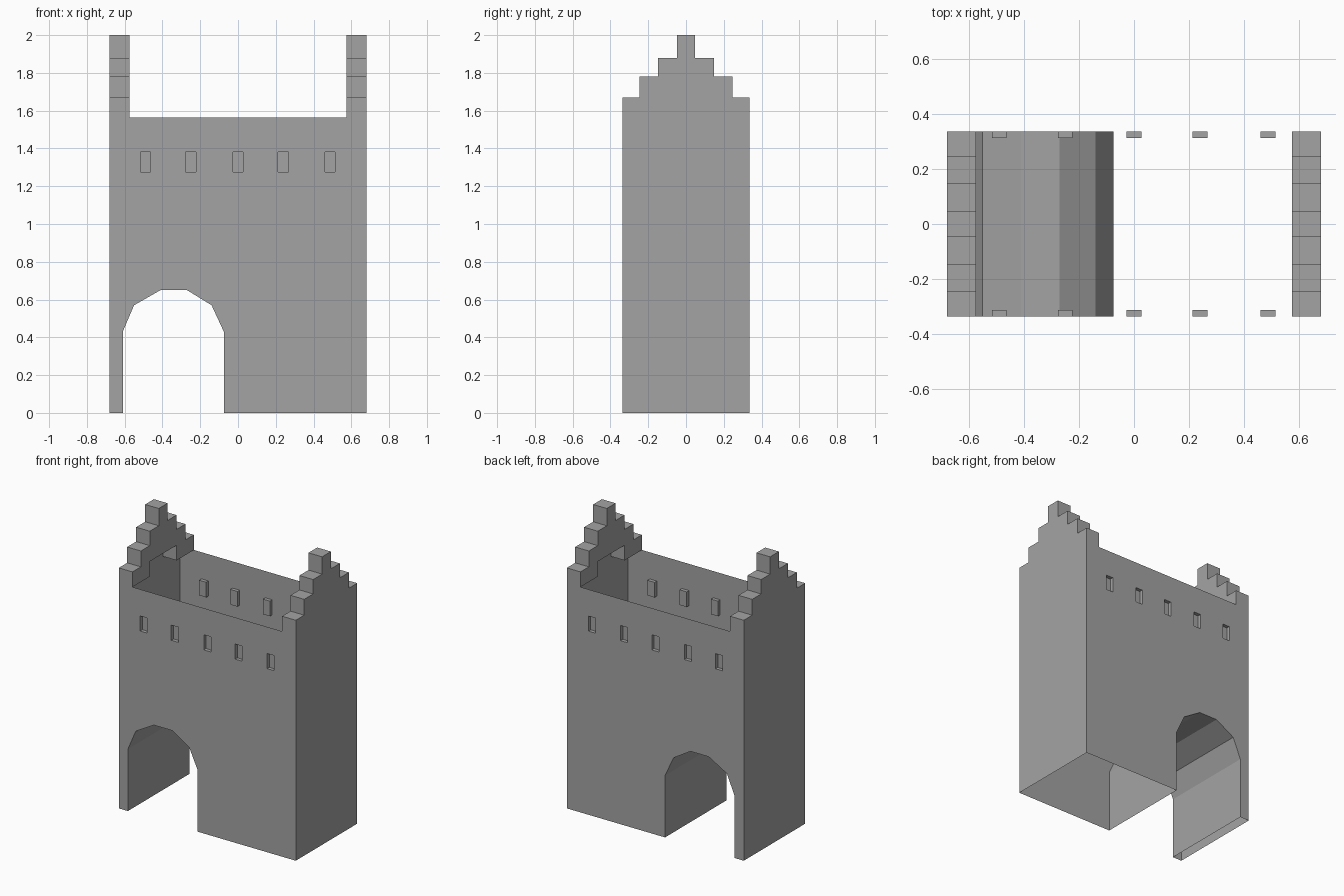
import bpy, bmesh

cube = bpy.data.objects.get("Cube")
if cube:
    bpy.data.objects.remove(cube, do_unlink=True)

stone = bpy.data.materials.new("grey_stone")
stone.use_nodes = True
stone.diffuse_color = (0.37, 0.37, 0.37, 1)
stone.node_tree.nodes["Principled BSDF"].inputs["Base Color"].default_value = (0.37, 0.37, 0.37, 1)

W, D, TOP = 0.68, 0.337, 1.565        # half width, half depth, wall top
INNER = 0.575                         # inner side of the gables
SLOT_LOW, SLOT_HIGH, SLOT_HALF, SLOT_DEPTH = 1.275, 1.38, 0.027, 0.025
SLOTS = [-0.49, -0.25, 0, 0.24, 0.487]
ARCH = [(-0.61, 0), (-0.61, 0.43), (-0.55, 0.57), (-0.41, 0.65),
        (-0.27, 0.65), (-0.14, 0.57), (-0.075, 0.43), (-0.075, 0)]


def face(bm, points):
    return bm.faces.new([bm.verts.new(p) for p in points])


def finish(name, bm):
    bmesh.ops.remove_doubles(bm, verts=bm.verts, dist=0.0001)
    mesh = bpy.data.meshes.new(name)
    bm.to_mesh(mesh)
    bm.free()
    mesh.materials.append(stone)
    obj = bpy.data.objects.new(name, mesh)
    bpy.context.collection.objects.link(obj)


def long_wall(name, side):
    """Thin wall with an arch opening and five recessed slots."""
    bm = bmesh.new()
    y, yi = side * D, side * (D - SLOT_DEPTH)

    def panel(outline):
        order = outline if side < 0 else outline[::-1]
        face(bm, [(x, y, z) for x, z in order])

    def rect(x0, x1, z0, z1):
        panel([(x0, z0), (x1, z0), (x1, z1), (x0, z1)])

    panel([(-W, 0)] + ARCH + [(W, 0), (W, SLOT_LOW), (-W, SLOT_LOW)])
    rect(-W, W, SLOT_HIGH, TOP)
    left = -W
    for c in SLOTS:
        a, b = c - SLOT_HALF, c + SLOT_HALF
        rect(left, a, SLOT_LOW, SLOT_HIGH)
        left = b
        # recess sides and back
        ring = [(a, SLOT_LOW), (b, SLOT_LOW), (b, SLOT_HIGH), (a, SLOT_HIGH)]
        faces = [[(x, yi, z) for x, z in ring]]
        for (x0, z0), (x1, z1) in zip(ring, ring[1:] + ring[:1]):
            faces.append([(x0, y, z0), (x1, y, z1), (x1, yi, z1), (x0, yi, z0)])
        for f in faces:
            face(bm, f if side < 0 else f[::-1])
    rect(left, W, SLOT_LOW, SLOT_HIGH)
    finish(name, bm)


def end_wall(name, side):
    """End wall crowned by a thick stepped gable, notched on the inside."""
    bm = bmesh.new()
    half = [(D, 1.67), (0.245, 1.67), (0.245, 1.78), (0.147, 1.78),
            (0.147, 1.88), (0.048, 1.88), (0.048, 2.0)]
    steps = half + [(-y, z) for y, z in reversed(half)]
    under = [(-D, TOP), (-0.147, TOP), (-0.147, 1.67),
             (0.147, 1.67), (0.147, TOP), (D, TOP)]
    crown = steps + under
    xo, xi = side * W, side * INNER

    def add(points):
        face(bm, points if side > 0 else points[::-1])

    add([(xo, y, z) for y, z in [(D, 0)] + steps + [(-D, 0)]])
    add([(xi, y, z) for y, z in reversed(crown)])
    for (y0, z0), (y1, z1) in zip(crown, crown[1:] + crown[:1]):
        add([(xo, y1, z1), (xo, y0, z0), (xi, y0, z0), (xi, y1, z1)])
    finish(name, bm)


long_wall("front_wall", -1)
long_wall("back_wall", 1)
end_wall("left_gable_wall", 1)
end_wall("right_gable_wall", -1)

# Passage lining through the arch
bm = bmesh.new()
for (x0, z0), (x1, z1) in zip(ARCH, ARCH[1:]):
    face(bm, [(x0, -D, z0), (x1, -D, z1), (x1, D, z1), (x0, D, z0)])
bmesh.ops.reverse_faces(bm, faces=bm.faces)
finish("arch_passage", bm)
